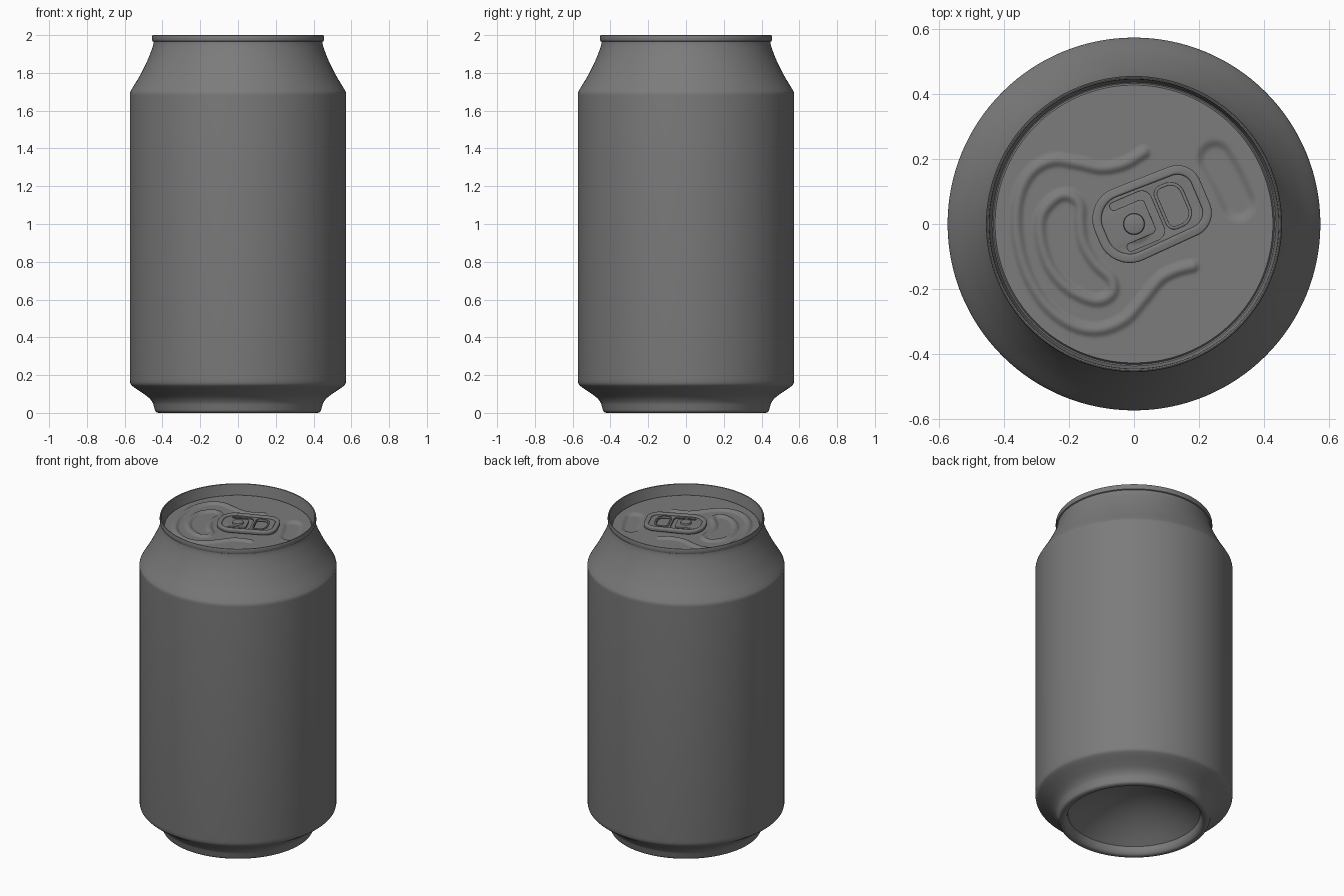
import bpy
import bmesh
import math
from mathutils import Matrix, Vector
from mathutils.kdtree import KDTree

cube = bpy.data.objects.get("Cube")
if cube:
    bpy.data.objects.remove(cube)

GREY = (0.2, 0.2, 0.2, 1.0)
metal = bpy.data.materials.new("grey metal")
metal.use_nodes = True
metal.diffuse_color = GREY
metal.node_tree.nodes["Principled BSDF"].inputs["Base Color"].default_value = GREY

LID_Z = 1.935
LID_R = 0.427


def add_object(name, mesh, angle=40):
    mesh.materials.clear()
    mesh.materials.append(metal)
    mesh.shade_smooth()
    mesh.set_sharp_from_angle(angle=math.radians(angle))
    obj = bpy.data.objects.new(name, mesh)
    bpy.context.collection.objects.link(obj)
    return obj


def lathe(name, profile, segments, height=None, angle=40):
    """Revolve (radius, z) points about z; height(x, y) is added to z."""
    bm = bmesh.new()
    rings = []
    for r, z in profile:
        count = 1 if r < 1e-6 else segments
        ring = []
        for i in range(count):
            a = 2 * math.pi * i / segments
            x, y = r * math.cos(a), r * math.sin(a)
            ring.append(bm.verts.new((x, y, z + (height(x, y) if height else 0))))
        rings.append(ring)
    for a, b in zip(rings, rings[1:]):
        for i in range(segments):
            j = (i + 1) % segments
            quad = [a[i % len(a)], a[j % len(a)], b[j % len(b)], b[i % len(b)]]
            bm.faces.new(list(dict.fromkeys(quad)))
    bmesh.ops.recalc_face_normals(bm, faces=bm.faces)
    mesh = bpy.data.meshes.new(name)
    bm.to_mesh(mesh)
    bm.free()
    return add_object(name, mesh, angle)


def spline(points, closed=False, steps=6):
    """Smooth curve through 2D points."""
    pts = [Vector(p) for p in points]
    n = len(pts)
    out = []
    for i in range(n if closed else n - 1):
        if closed:
            a, b, c, d = (pts[(i + k) % n] for k in (-1, 0, 1, 2))
        else:
            a, b, c, d = (pts[min(max(i + k, 0), n - 1)] for k in (-1, 0, 1, 2))
        for s in range(steps):
            t = s / steps
            out.append(0.5 * (2 * b + (c - a) * t + (2 * a - 5 * b + 4 * c - d) * t * t
                              + (3 * b - a - 3 * c + d) * t ** 3))
    if not closed:
        out.append(pts[-1])
    return out


# --- Can body: foot, wall, shoulder, seamed rim and inner wall ---
dome = [(0.385 * k / 12, 0.05 + 0.16 * (1 - (k / 12) ** 2)) for k in range(13)]
foot = spline([(0.385, 0.05), (0.39, 0.022), (0.402, 0.004), (0.42, 0.0), (0.437, 0.008),
               (0.444, 0.03), (0.452, 0.055), (0.472, 0.08), (0.505, 0.105),
               (0.55, 0.135), (0.568, 0.152), (0.573, 0.175)], steps=4)
shoulder = spline([(0.573, 1.675), (0.572, 1.693), (0.563, 1.713), (0.52, 1.785),
                   (0.48, 1.865), (0.458, 1.92), (0.449, 1.95), (0.447, 1.965)], steps=4)
rim = [(0.453, 1.968), (0.455, 1.974), (0.455, 1.993), (0.453, 1.999), (0.45, 2.0),
       (0.446, 1.998), (0.444, 1.99), (0.438, 1.935), (0.436, 1.928), (0.432, 1.926),
       (0.429, 1.929), (LID_R, LID_Z)]
body = dome[:-1] + [tuple(p) for p in foot + shoulder] + rim
lathe("can_body", body, 128)

# --- Lid with pressed ridges and a finger dimple ---
outer_ridge = spline([(0.03, 0.22), (-0.03, 0.185), (-0.10, 0.172), (-0.18, 0.188),
                      (-0.25, 0.195), (-0.315, 0.16), (-0.355, 0.08), (-0.36, -0.03),
                      (-0.33, -0.15), (-0.27, -0.25), (-0.19, -0.31), (-0.11, -0.325),
                      (-0.03, -0.295), (0.03, -0.23), (0.08, -0.17), (0.13, -0.143),
                      (0.18, -0.13)], steps=16)
mouth_ridge = spline([(-0.24, 0.08), (-0.283, 0.03), (-0.288, -0.04), (-0.26, -0.13),
                      (-0.20, -0.20), (-0.12, -0.235), (-0.07, -0.215), (-0.07, -0.17),
                      (-0.12, -0.12), (-0.155, -0.06), (-0.165, 0.0), (-0.168, 0.06),
                      (-0.20, 0.088)], closed=True, steps=16)
dimple = spline([(0.25, 0.20), (0.29, 0.13), (0.32, 0.065)], steps=16)


def tree_of(points):
    tree = KDTree(len(points))
    for i, p in enumerate(points):
        tree.insert((p.x, p.y, 0), i)
    tree.balance()
    return tree


def bump(distance, flat, edge):
    """1 inside the flat distance, easing to 0 at the edge."""
    t = min(max((distance - flat) / (edge - flat), 0), 1)
    return 0.5 + 0.5 * math.cos(math.pi * t)


ridge_tree = tree_of(outer_ridge + mouth_ridge)
dimple_tree = tree_of(dimple)


def lid_height(x, y):
    ridge = bump(ridge_tree.find((x, y, 0))[2], 0.002, 0.026)
    dent = bump(dimple_tree.find((x, y, 0))[2], 0.03, 0.062)
    boss = bump(math.hypot(x, y), 0.045, 0.065)
    return 0.011 * ridge - 0.012 * dent + 0.005 * boss


lathe("lid", [(LID_R * k / 90, LID_Z) for k in range(91)], 256, lid_height, 60)

# --- Pull tab, laid out along its own length and then turned ---
TAB_PLACE = Matrix.Translation((0.055, 0.03, 0)) @ Matrix.Rotation(math.radians(23), 4, "Z")


def rounded(corners, steps=8):
    """Polygon of (x, y, radius) corners with rounded corners."""
    out = []
    n = len(corners)
    for i, (x, y, radius) in enumerate(corners):
        p = Vector((x, y))
        to_prev = (Vector(corners[i - 1][:2]) - p).normalized()
        to_next = (Vector(corners[(i + 1) % n][:2]) - p).normalized()
        half = to_prev.angle(to_next) / 2
        cut = radius / math.tan(half)
        a, b = p + to_prev * cut, p + to_next * cut
        centre = p + (to_prev + to_next).normalized() * (radius / math.sin(half))
        for s in range(steps + 1):
            d = (a.lerp(b, s / steps) - centre).normalized()
            out.append(centre + d * radius)
    return out


def plate(name, loops, z, half, bevel):
    """Flat plate from an outline and holes, with rounded edges."""
    curve = bpy.data.curves.new(name + "_curve", "CURVE")
    curve.dimensions = "2D"
    curve.fill_mode = "BOTH"
    curve.extrude = half - bevel
    curve.bevel_depth = bevel
    curve.bevel_resolution = 2
    curve.offset = -bevel
    for loop in loops:
        s = curve.splines.new("POLY")
        s.points.add(len(loop) - 1)
        for point, p in zip(s.points, loop):
            point.co = (p.x, p.y, 0, 1)
        s.use_cyclic_u = True
    temp = bpy.data.objects.new(name + "_temp", curve)
    bpy.context.collection.objects.link(temp)
    graph = bpy.context.evaluated_depsgraph_get()
    mesh = bpy.data.meshes.new_from_object(temp.evaluated_get(graph))
    bpy.data.objects.remove(temp)
    bpy.data.curves.remove(curve)
    bm = bmesh.new()
    bm.from_mesh(mesh)
    bmesh.ops.remove_doubles(bm, verts=bm.verts, dist=1e-5)
    bm.to_mesh(mesh)
    bm.free()
    mesh.name = name
    mesh.transform(Matrix.Translation((0, 0, z)) @ TAB_PLACE)
    return add_object(name, mesh)


def tab_outline(inset):
    a, b = 0.122 - inset, 0.112 - inset
    left, right = -0.182 + inset, 0.177 - inset
    return rounded([(left, -a, 0.1 - inset), (right, -b, 0.075 - inset),
                    (right, b, 0.075 - inset), (left, a, 0.1 - inset)], 12)


def finger_outline(grow):
    x0, x1, y = 0.038 - grow, 0.108 + grow, 0.062 + grow
    return rounded([(x0, -y, 0.018 + grow), (x1, -y, 0.035 + grow),
                    (x1, y, 0.035 + grow), (x0, y, 0.018 + grow)])


slot = rounded([(-0.11, -0.080, 0.011), (0.018, -0.080, 0.03), (0.018, 0.080, 0.03),
                (-0.11, 0.080, 0.011), (-0.11, 0.056, 0.011), (-0.006, 0.056, 0.015),
                (-0.006, -0.056, 0.015), (-0.11, -0.056, 0.011)])

plate("tab_plate", [tab_outline(0.006), finger_outline(0), slot], 1.951, 0.005, 0.002)
plate("tab_rolled_edge", [tab_outline(0), tab_outline(0.028)], 1.953, 0.012, 0.006)
plate("tab_finger_rim", [finger_outline(0.010), finger_outline(0)], 1.953, 0.008, 0.003)

# --- Rivet holding the tab ---
lathe("rivet", [(0.0, 1.968), (0.026, 1.968), (0.031, 1.966), (0.033, 1.962),
                (0.033, 1.935), (0.0, 1.935)], 40)
